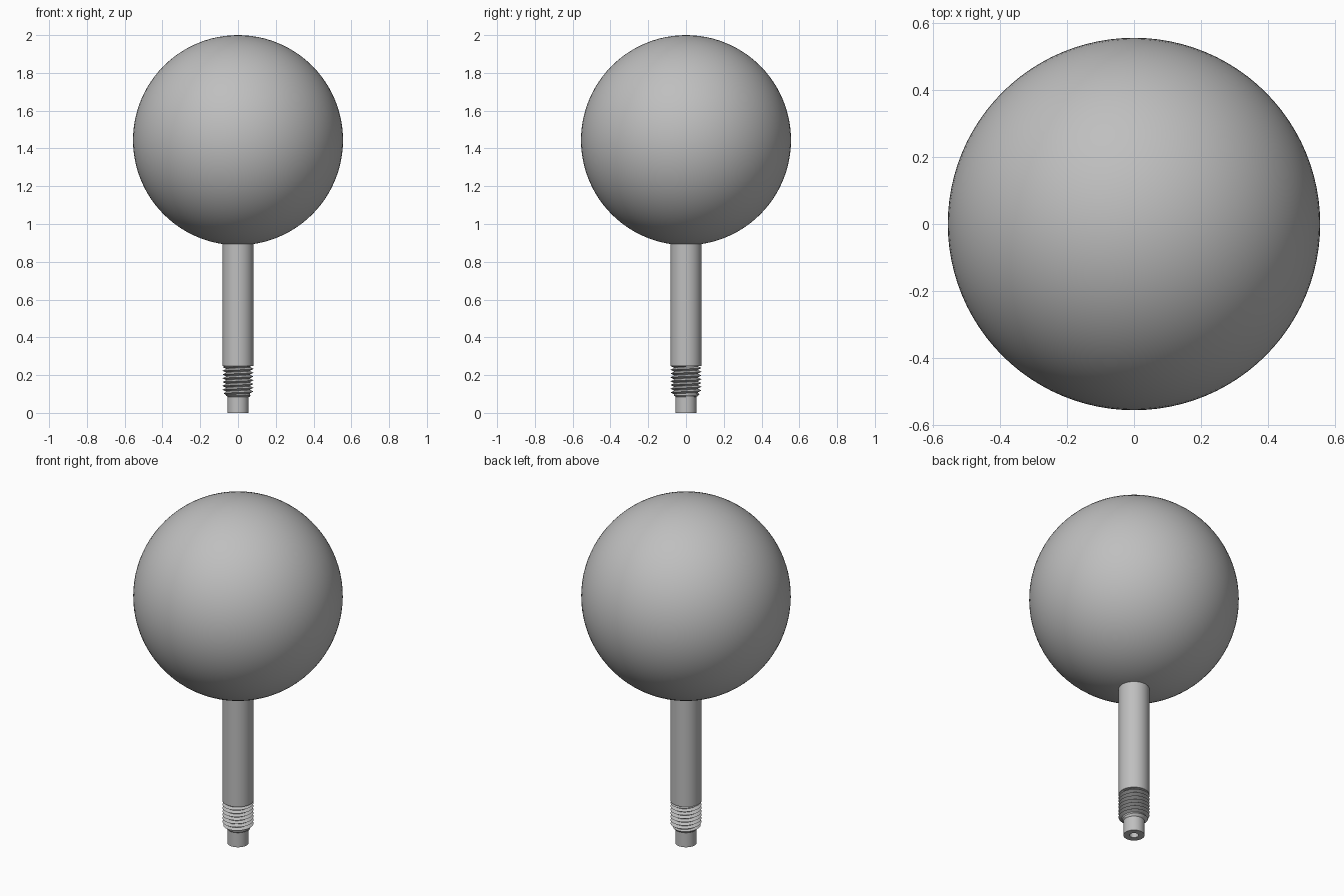
import bpy, bmesh
from math import sin, cos, tau, radians

cube = bpy.data.objects.get("Cube")
if cube:
    bpy.data.objects.remove(cube, do_unlink=True)

grey = bpy.data.materials.new("metal grey")
grey.use_nodes = True
colour = (0.52, 0.52, 0.52, 1)
grey.diffuse_color = colour
grey.node_tree.nodes["Principled BSDF"].inputs["Base Color"].default_value = colour


def finish(name, bm, angle=30):
    """Turn a bmesh into a smooth shaded object that keeps sharp edges."""
    bmesh.ops.recalc_face_normals(bm, faces=bm.faces)
    mesh = bpy.data.meshes.new(name)
    bm.to_mesh(mesh)
    bm.free()
    mesh.materials.append(grey)
    obj = bpy.data.objects.new(name, mesh)
    bpy.context.collection.objects.link(obj)
    bpy.ops.object.select_all(action='DESELECT')
    obj.select_set(True)
    bpy.context.view_layer.objects.active = obj
    bpy.ops.object.shade_smooth_by_angle(angle=radians(angle))


def revolve(name, profile, steps=64):
    """Spin a (radius, height) profile about the z axis."""
    bm = bmesh.new()
    verts = [bm.verts.new((r, 0, z)) for r, z in profile]
    edges = [bm.edges.new(pair) for pair in zip(verts, verts[1:])]
    bmesh.ops.spin(bm, geom=verts + edges, cent=(0, 0, 0), axis=(0, 0, 1),
                   angle=tau, steps=steps, use_duplicate=False)
    bmesh.ops.remove_doubles(bm, verts=bm.verts, dist=1e-5)
    finish(name, bm)


# Ball
BALL = 0.556
bm = bmesh.new()
bmesh.ops.create_uvsphere(bm, u_segments=96, v_segments=48, radius=BALL)
bmesh.ops.translate(bm, verts=bm.verts, vec=(0, 0, 2 - BALL))
finish("ball", bm)

# Stem with thread core, plain tip and a blind hole in its end
STEM, CORE, TIP, HOLE = 0.082, 0.064, 0.056, 0.024
revolve("stem", [(0, 0.12), (HOLE, 0.12), (HOLE, 0), (TIP, 0), (TIP, 0.085),
                 (CORE, 0.092), (CORE, 0.248), (STEM, 0.248), (STEM, 0.95),
                 (0, 0.95)])

# Helical thread: a V-shaped ridge that fades in over its first turn
PITCH, TURNS, STEPS = 0.02, 8, 64
bm = bmesh.new()
previous = None
for i in range(TURNS * STEPS + 1):
    turn = i / STEPS
    a, z = tau * turn, 0.083 + PITCH * turn
    root = CORE - 0.002
    crest = root + (STEM - root) * min(1, 0.2 + turn)
    row = [bm.verts.new((r * cos(a), r * sin(a), z + dz))
           for r, dz in ((root, 0), (crest, PITCH / 2), (root, PITCH))]
    if previous:
        for k in range(2):
            bm.faces.new((previous[k], row[k], row[k + 1], previous[k + 1]))
    else:
        bm.faces.new(row)
    previous = row
bm.faces.new(previous)
finish("thread", bm)
